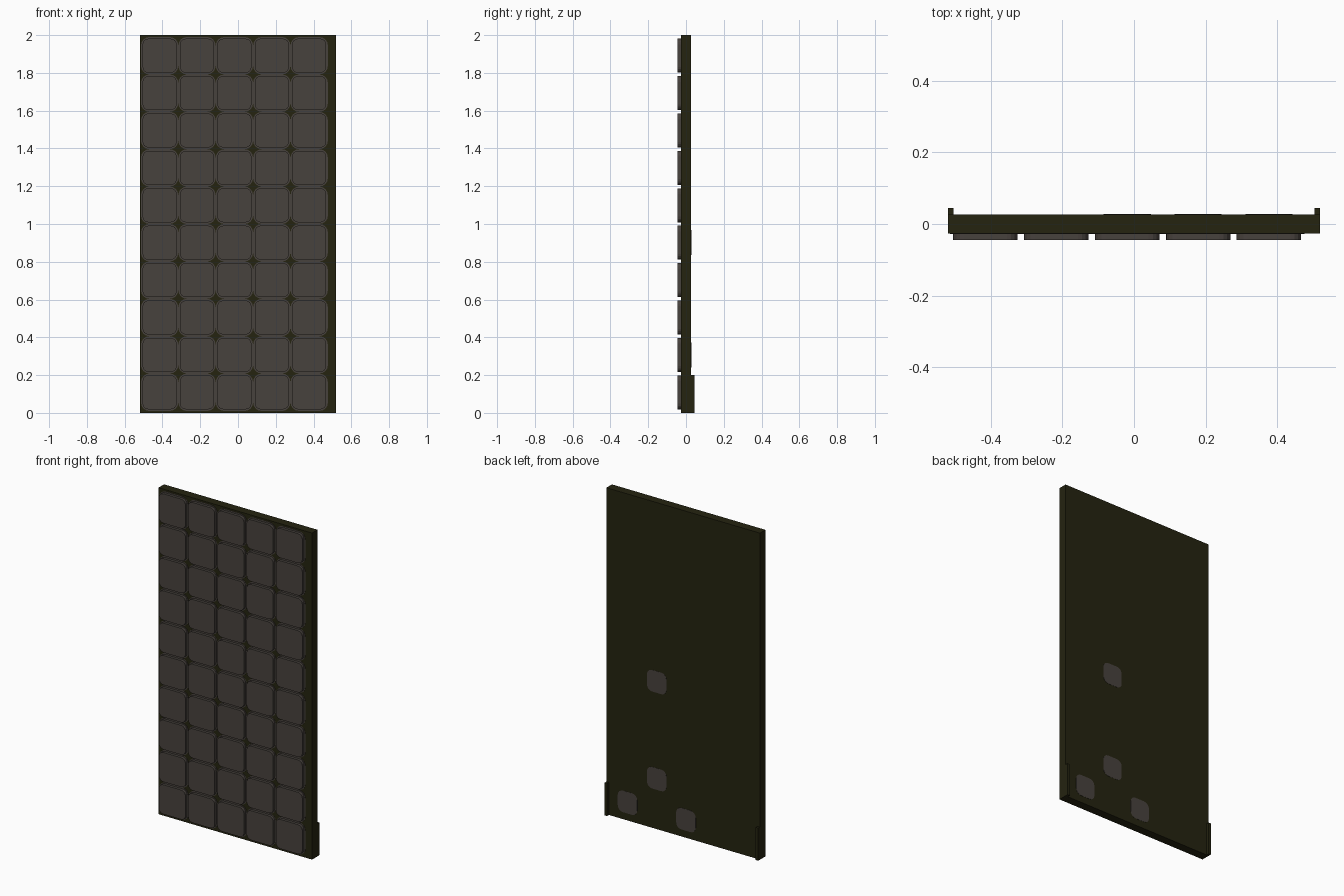
import bpy, bmesh
from math import sin, cos, pi

cube = bpy.data.objects.get("Cube")
if cube:
    bpy.data.objects.remove(cube, do_unlink=True)


def make_material(name, rgb):
    mat = bpy.data.materials.new(name)
    mat.use_nodes = True
    color = (*rgb, 1.0)
    mat.diffuse_color = color
    mat.node_tree.nodes["Principled BSDF"].inputs["Base Color"].default_value = color
    return mat


dark_olive = make_material("dark olive", (0.018, 0.017, 0.005))
warm_grey = make_material("warm grey", (0.064, 0.054, 0.047))


def finish(name, bm, mat):
    bmesh.ops.recalc_face_normals(bm, faces=bm.faces)
    mesh = bpy.data.meshes.new(name)
    bm.to_mesh(mesh)
    bm.free()
    mesh.materials.append(mat)
    obj = bpy.data.objects.new(name, mesh)
    bpy.context.collection.objects.link(obj)
    return obj


def box(name, x, y, z, mat):
    bm = bmesh.new()
    bmesh.ops.create_cube(bm, size=1)
    for v in bm.verts:
        for axis, (low, high) in enumerate((x, y, z)):
            v.co[axis] = low if v.co[axis] < 0 else high
    return finish(name, bm, mat)


def rounded_plate(bm, cx, cz, half, radius, y0, y1, steps=4):
    """Rounded square in the xz plane, extruded from y0 to y1."""
    ring = []
    for corner, (sx, sz) in enumerate(((1, 1), (-1, 1), (-1, -1), (1, -1))):
        for i in range(steps + 1):
            a = (corner + i / steps) * pi / 2
            ring.append(bm.verts.new((cx + sx * (half - radius) + radius * cos(a), y0,
                                      cz + sz * (half - radius) + radius * sin(a))))
    face = bm.faces.new(ring)
    extruded = bmesh.ops.extrude_face_region(bm, geom=[face])["geom"]
    for v in extruded:
        if isinstance(v, bmesh.types.BMVert):
            v.co.y = y1


# Slab and its two rear feet
front, back = -0.026, 0.027
box("slab", (-0.52, 0.52), (front, back), (0, 2), dark_olive)
for side, name in ((1, "left_foot"), (-1, "right_foot")):
    x = sorted((side * 0.504, side * 0.52))
    box(name, x, (back, 0.045), (0, 0.2), dark_olive)

# Grid of raised tiles, each on a thin rounded flange
pitch = 0.198
column_x = [-0.415 + pitch * i for i in range(5)]
row_z = [0.109 + pitch * i for i in range(10)]
tiles, flanges = bmesh.new(), bmesh.new()
for x in column_x:
    for z in row_z:
        rounded_plate(tiles, x, z, 0.09, 0.03, front, -0.044)
        rounded_plate(flanges, x, z, 0.099, 0.045, front, front - 0.0015)
finish("tiles", tiles, warm_grey)
finish("tile_flanges", flanges, warm_grey)

# Rounded plugs showing on the back behind four of the tiles
plugs = bmesh.new()
for column, row in ((4, 0), (2, 0), (3, 1), (3, 4)):
    rounded_plate(plugs, column_x[column], row_z[row], 0.066, 0.035, back, back + 0.001)
finish("back_plugs", plugs, warm_grey)
